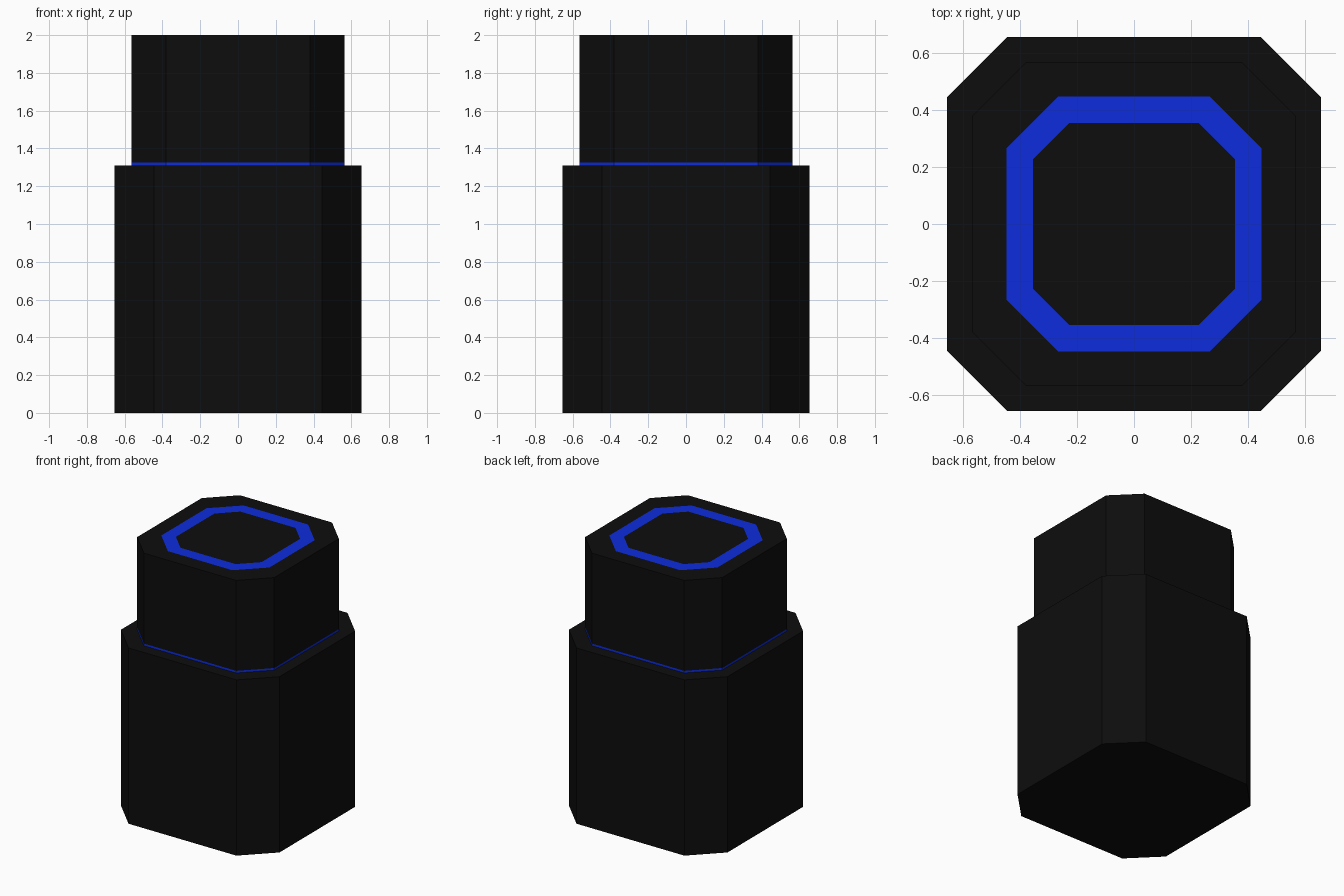
import bpy, bmesh

if "Cube" in bpy.data.objects:
    bpy.data.objects.remove(bpy.data.objects["Cube"])


def material(name, color):
    mat = bpy.data.materials.new(name)
    mat.diffuse_color = color
    mat.use_nodes = True
    mat.node_tree.nodes["Principled BSDF"].inputs["Base Color"].default_value = mat.diffuse_color
    return mat


black = material("black", (0.004, 0.004, 0.004, 1))
blue = material("blue", (0.004, 0.025, 0.72, 1))


def octagon(bm, half, flat, z):
    """Square of half-width `half` with chamfered corners, flats ending at +-flat."""
    quarter = [(half, -flat), (half, flat)]
    pts = []
    for _ in range(4):
        pts += quarter
        quarter = [(-y, x) for x, y in quarter]
    return [bm.verts.new((x, y, z)) for x, y in pts]


def loft(name, sections, mats, cap_bottom=False, cap_top=False):
    """Stack octagon sections (half, flat, z); mats gives one material per band."""
    bm = bmesh.new()
    slots = [black, blue]
    loops = [octagon(bm, *s) for s in sections]
    for a, b, mat in zip(loops, loops[1:], mats):
        for i in range(8):
            j = (i + 1) % 8
            bm.faces.new((a[i], a[j], b[j], b[i])).material_index = slots.index(mat)
    if cap_bottom:
        bm.faces.new(loops[0][::-1])
    if cap_top:
        bm.faces.new(loops[-1])
    mesh = bpy.data.meshes.new(name)
    bm.to_mesh(mesh)
    bm.free()
    for m in slots:
        mesh.materials.append(m)
    obj = bpy.data.objects.new(name, mesh)
    bpy.context.collection.objects.link(obj)


BODY_TOP, SEAM_TOP, TOP = 1.31, 1.326, 2.0
CAP = (0.565, 0.38)

# Body: base, walls and flat shoulder running in to the lid
loft("bottle_body",
     [(0.654, 0.445, 0), (0.654, 0.445, BODY_TOP), (*CAP, BODY_TOP)],
     [black, black], cap_bottom=True)

# Thin blue band between body and lid
loft("seam_band", [(*CAP, BODY_TOP), (*CAP, SEAM_TOP)], [blue])

# Lid: walls, top rim, flush blue inlay ring and black centre
loft("lid",
     [(*CAP, SEAM_TOP), (*CAP, TOP), (0.446, 0.266, TOP), (0.353, 0.227, TOP)],
     [black, black, blue], cap_top=True)
